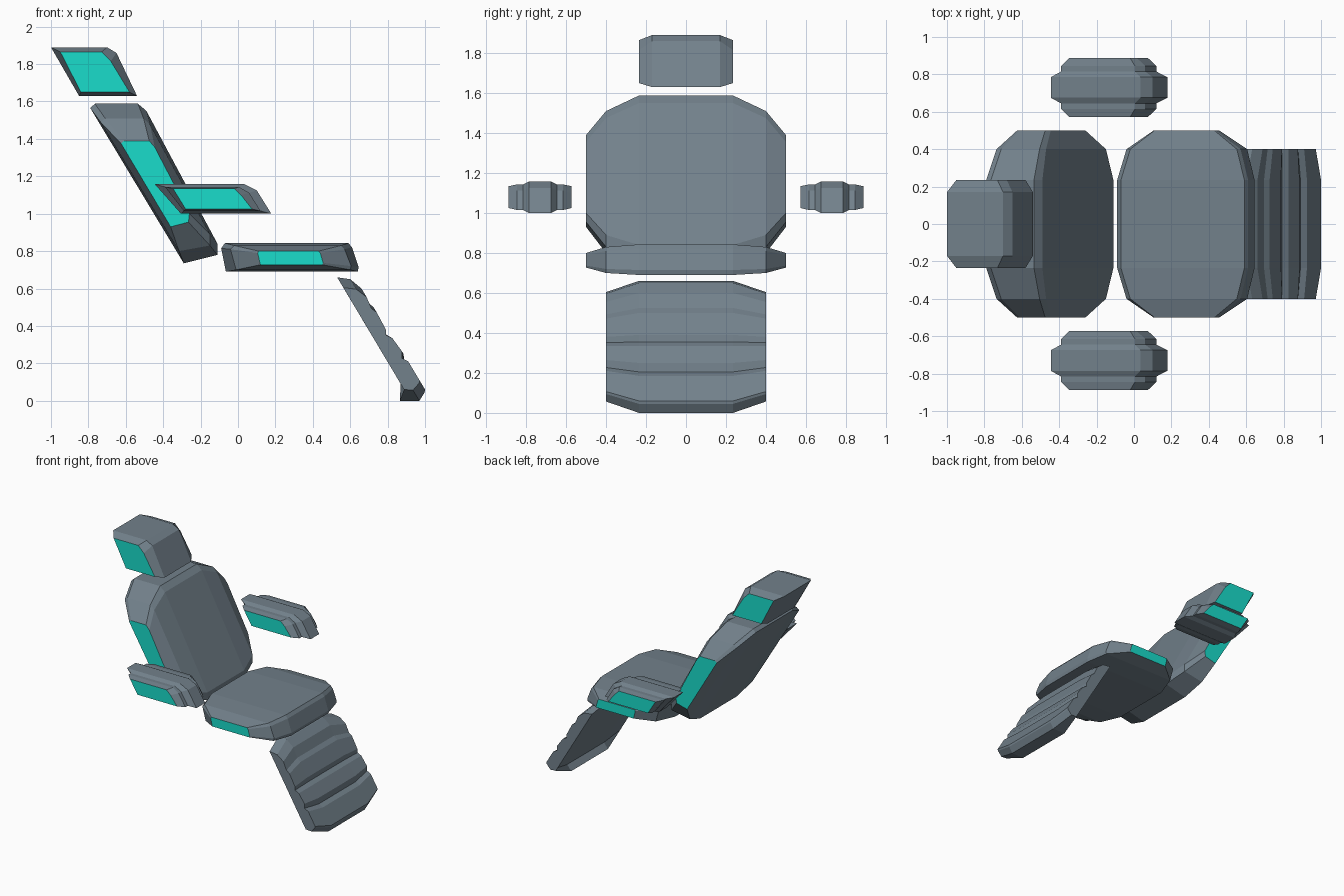
import bpy, bmesh

glow = bpy.data.materials.new("cyan_panel")
glow.diffuse_color = (0.01, 0.72, 0.60, 1)
grey = bpy.data.materials.new("grey_shell")
grey.diffuse_color = (0.17, 0.22, 0.26, 1)


def loft(name, half, centre=0.0, cap_colour=True):
    """Loft x-z profiles given from the outside in, mirrored across y = centre."""
    sections = [(centre - d, p) for d, p in half] + [(centre + d, p) for d, p in reversed(half)]
    bm = bmesh.new()
    rings = [[bm.verts.new((x, y, z)) for x, z in p] for y, p in sections]
    n = len(rings[0])
    for a, b in zip(rings, rings[1:]):
        for i in range(n):
            j = (i + 1) % n
            bm.faces.new((a[i], a[j], b[j], b[i]))
    for ring in (rings[0], rings[-1]):
        face = bm.faces.new(ring)
        face.material_index = 1 if cap_colour else 0
    bmesh.ops.recalc_face_normals(bm, faces=bm.faces)
    mesh = bpy.data.meshes.new(name)
    bm.to_mesh(mesh)
    bm.free()
    mesh.materials.append(grey)
    mesh.materials.append(glow)
    obj = bpy.data.objects.new(name, mesh)
    bpy.context.collection.objects.link(obj)
    return obj


# Headrest
loft("headrest", [
    (0.235, [(-.95, 1.865), (-.73, 1.865), (-.68, 1.815), (-.58, 1.65), (-.84, 1.65)]),
    (0.17, [(-1.0, 1.89), (-.70, 1.89), (-.65, 1.86), (-.54, 1.63), (-.85, 1.63)]),
])

# Backrest
loft("backrest", [
    (0.5, [(-.625, 1.375), (-.61, 1.39), (-.475, 1.39), (-.445, 1.355),
           (-.26, 1.0), (-.265, .955), (-.36, .93)]),
    (0.4, [(-.735, 1.49), (-.71, 1.51), (-.505, 1.51), (-.47, 1.475),
           (-.15, .89), (-.15, .83), (-.315, .80)]),
    (0.235, [(-.79, 1.565), (-.765, 1.588), (-.535, 1.588), (-.49, 1.55),
             (-.11, .84), (-.11, .78), (-.29, .735)]),
])

# Seat
loft("seat", [
    (0.5, [(.105, .79), (.11, .80), (.43, .80), (.44, .79),
           (.455, .737), (.45, .727), (.12, .727)]),
    (0.4, [(-.04, .81), (-.02, .83), (.55, .83), (.57, .81),
           (.605, .72), (.60, .70), (-.01, .70)]),
    (0.235, [(-.09, .815), (-.07, .843), (.59, .843), (.61, .82),
             (.645, .715), (.64, .69), (-.065, .69)]),
])

# Armrests with stepped ridges
arm_mid = [(-.39, 1.143), (.005, 1.143), (.06, 1.112), (.12, 1.015), (-.29, 1.015)]
arm = [
    (0.157, [(-.347, 1.134), (-.02, 1.134), (.016, 1.10), (.075, 1.025), (-.28, 1.025)]),
    (0.115, arm_mid),
    (0.085, arm_mid),
    (0.055, [(-.445, 1.158), (.035, 1.158), (.10, 1.125), (.178, 1.0), (-.305, 1.0)]),
]
for side, y in (("right", -0.73), ("left", 0.73)):
    loft(side + "_armrest", arm, y)

# Leg rest with overlapping panels; the outer sections shrink along the slope
leg = [(.53, .66), (.60, .65), (.66, .60), (.695, .525), (.725, .50), (.785, .39),
       (.79, .355), (.825, .335), (.885, .25), (.89, .205), (.925, .185),
       (1.0, .06), (.998, .045), (.97, 0)]
outer = [(x + 0.102 * (z - .335), .335 + .83 * (z - .335)) for x, z in leg]
loft("leg_rest", [
    (0.4, outer + [(.888, .06), (.87, .09)]),
    (0.235, leg + [(.865, 0), (.90, .045)]),
], cap_colour=False)
